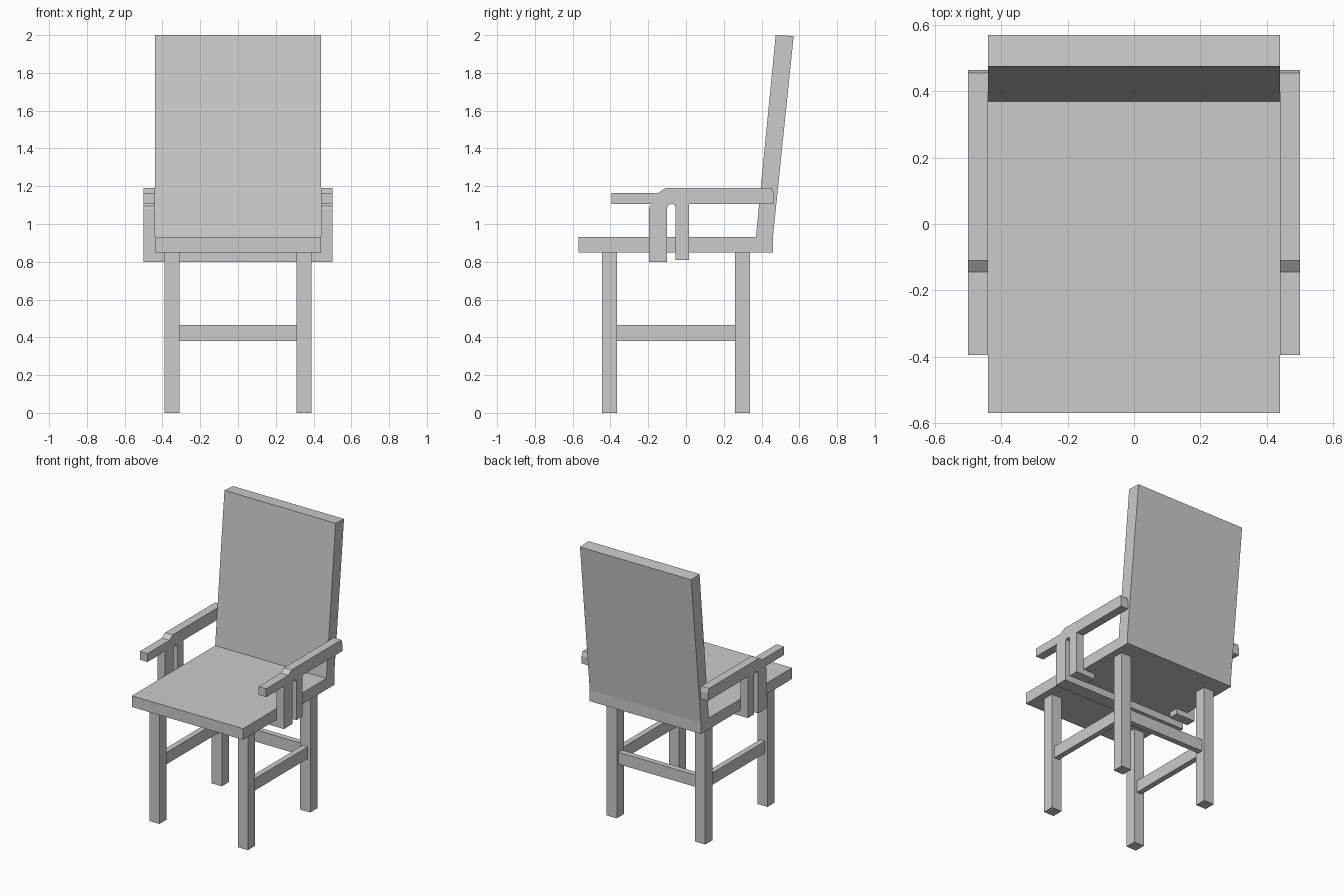
import bpy
import bmesh

cube = bpy.data.objects.get("Cube")
if cube:
    bpy.data.objects.remove(cube, do_unlink=True)

grey = bpy.data.materials.new("light_grey")
grey.use_nodes = True
COLOUR = (0.6, 0.6, 0.6, 1)
grey.diffuse_color = COLOUR
grey.node_tree.nodes["Principled BSDF"].inputs["Base Color"].default_value = COLOUR


def extrude_profile(name, profile, x0, x1):
    """Solid with a (y, z) outline, extruded from x0 to x1."""
    bm = bmesh.new()
    face = bm.faces.new([bm.verts.new((x0, y, z)) for y, z in profile])
    ext = bmesh.ops.extrude_face_region(bm, geom=[face])
    verts = [g for g in ext["geom"] if isinstance(g, bmesh.types.BMVert)]
    bmesh.ops.translate(bm, verts=verts, vec=(x1 - x0, 0, 0))
    bmesh.ops.recalc_face_normals(bm, faces=bm.faces)
    mesh = bpy.data.meshes.new(name)
    bm.to_mesh(mesh)
    bm.free()
    mesh.materials.append(grey)
    obj = bpy.data.objects.new(name, mesh)
    bpy.context.collection.objects.link(obj)
    return obj


def box(name, x0, x1, y0, y1, z0, z1):
    return extrude_profile(name, [(y0, z0), (y1, z0), (y1, z1), (y0, z1)], x0, x1)


# Seat and reclined back panel
SEAT_BOTTOM, SEAT_TOP = 0.85, 0.93
box("seat", -0.44, 0.44, -0.57, 0.46, SEAT_BOTTOM, SEAT_TOP)
extrude_profile("back_panel", [(0.37, SEAT_TOP), (0.46, SEAT_TOP), (0.57, 1.995), (0.475, 2.0)],
                -0.44, 0.44)

# Bar under the seat that joins the two front arm posts
box("under_seat_bar", -0.44, 0.44, -0.195, -0.1, 0.8, SEAT_BOTTOM)

# Back stretcher
box("back_stretcher", -0.31, 0.31, 0.28, 0.32, 0.38, 0.465)

ARM_BOTTOM = 1.105
arm = [(-0.395, ARM_BOTTOM), (0.465, ARM_BOTTOM), (0.465, 1.16), (0.455, 1.19),
       (-0.11, 1.19), (-0.145, 1.165), (-0.395, 1.165)]
front_post = [(-0.195, 0.8), (-0.1, 0.8), (-0.1, 1.085), (-0.093, 1.1), (-0.08, ARM_BOTTOM),
              (-0.18, ARM_BOTTOM), (-0.192, 1.095), (-0.195, 1.08)]
rear_post = [(-0.055, 0.81), (0.015, 0.81), (0.015, ARM_BOTTOM), (-0.07, ARM_BOTTOM),
             (-0.059, 1.1), (-0.055, 1.085)]

# Parts repeated on both sides
for side, s in (("left", 1), ("right", -1)):
    for end, y in (("front", -0.405), ("back", 0.3)):
        box(f"{end}_{side}_leg", s * 0.31, s * 0.39, y - 0.04, y + 0.04, 0, SEAT_BOTTOM)
    box(f"{side}_stretcher", s * 0.33, s * 0.37, -0.365, 0.26, 0.38, 0.465)
    extrude_profile(f"{side}_armrest", arm, s * 0.44, s * 0.5)
    extrude_profile(f"{side}_front_arm_post", front_post, s * 0.44, s * 0.5)
    extrude_profile(f"{side}_rear_arm_post", rear_post, s * 0.44, s * 0.5)
    box(f"{side}_rear_post_tab", s * 0.35, s * 0.44, -0.055, 0.015, 0.81, SEAT_BOTTOM)
